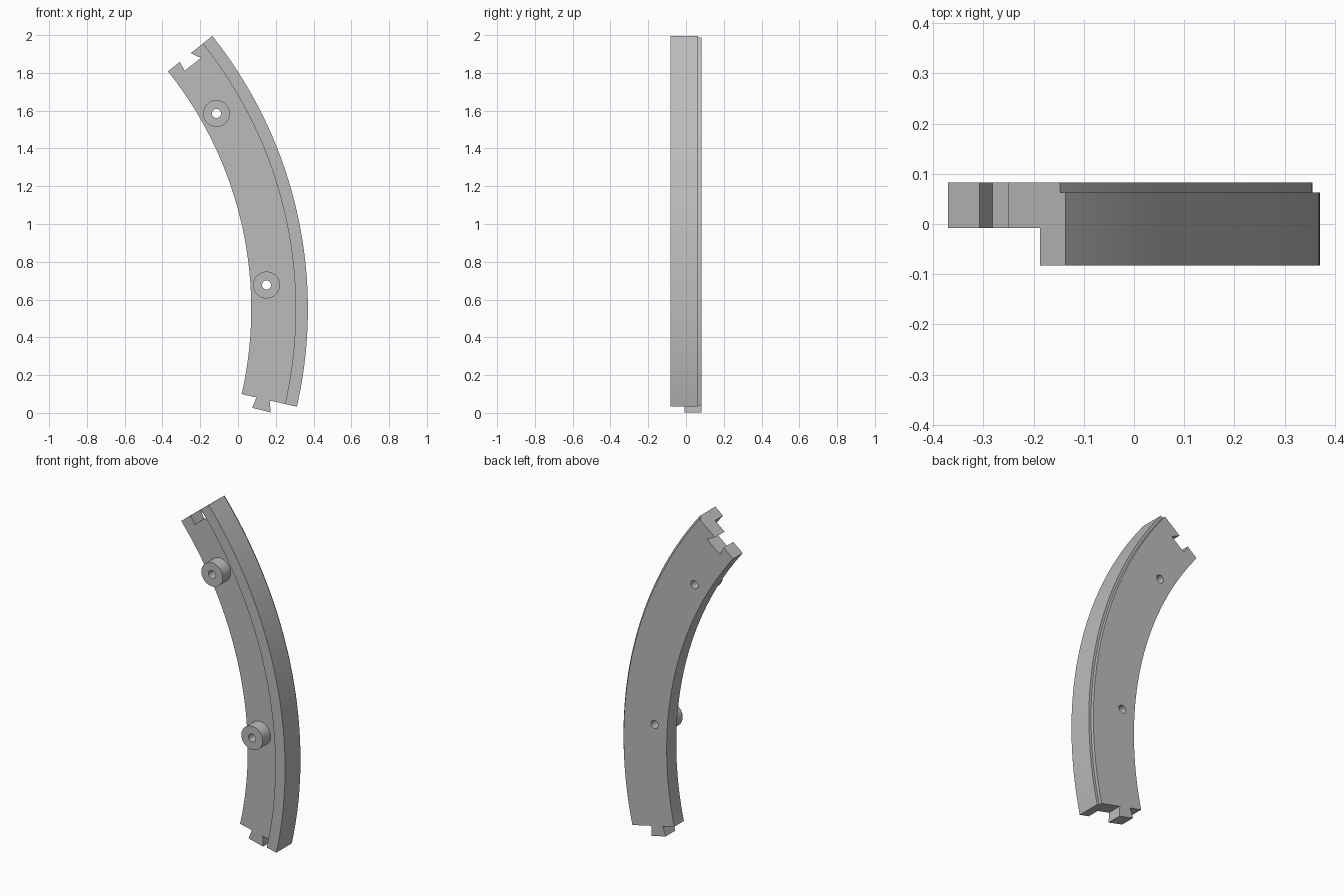
import bpy, bmesh, math
from mathutils import Vector

if "Cube" in bpy.data.objects:
    bpy.data.objects.remove(bpy.data.objects["Cube"])

# Arc layout in the x-z plane
CENTRE = Vector((-1.95, 0, 0.549))
START, END = math.radians(-12.86), math.radians(38.57)
INNER, LEDGE, STEP, OUTER = 2.02, 2.255, 2.305, 2.32
FRONT, WEB, SHOULDER, BACK = -0.083, -0.008, 0.063, 0.083
SEGMENTS = 64

grey = bpy.data.materials.new("light grey")
grey.use_nodes = True
colour = (0.5, 0.5, 0.5, 1)
grey.diffuse_color = colour
grey.node_tree.nodes["Principled BSDF"].inputs["Base Color"].default_value = colour


def polar(r, angle, along=0.0, y=0.0):
    """Point at a radius and angle, shifted along the arc's tangent."""
    c, s = math.cos(angle), math.sin(angle)
    return CENTRE + Vector((r * c - along * s, y, r * s + along * c))


def finish(name, bm):
    bmesh.ops.recalc_face_normals(bm, faces=bm.faces)
    mesh = bpy.data.meshes.new(name)
    bm.to_mesh(mesh)
    bm.free()
    mesh.materials.append(grey)
    ob = bpy.data.objects.new(name, mesh)
    bpy.context.collection.objects.link(ob)
    return ob


def skin(name, rings, closed=False):
    """Join rings of points with quads; cap the ends unless closed."""
    bm = bmesh.new()
    loops = [[bm.verts.new(p) for p in ring] for ring in rings]
    pairs = list(zip(loops, loops[1:]))
    if closed:
        pairs.append((loops[-1], loops[0]))
    else:
        bm.faces.new(loops[0])
        bm.faces.new(loops[-1])
    for a, b in pairs:
        for i in range(len(a)):
            j = (i + 1) % len(a)
            bm.faces.new((a[i], a[j], b[j], b[i]))
    return finish(name, bm)


def end_prism(name, angle, outline, y0, y1):
    return skin(name, [[polar(r, angle, t, y) for r, t in outline] for y in (y0, y1)])


def circle(centre, radius, y, count=40):
    return [Vector((centre.x + radius * math.cos(k * math.tau / count), y,
                    centre.z + radius * math.sin(k * math.tau / count)))
            for k in range(count)]


def smooth(ob):
    bpy.ops.object.select_all(action='DESELECT')
    ob.select_set(True)
    bpy.context.view_layer.objects.active = ob
    bpy.ops.object.shade_smooth_by_angle(angle=math.radians(30))


# Curved rail: stepped section swept along the arc
section = [(INNER, WEB), (LEDGE, WEB), (LEDGE, FRONT), (OUTER, FRONT),
           (OUTER, SHOULDER), (STEP, SHOULDER), (STEP, BACK), (INNER, BACK)]
angles = [START + (END - START) * i / SEGMENTS for i in range(SEGMENTS + 1)]
rail = skin("curved_rail", [[polar(r, a, 0, y) for r, y in section] for a in angles])

# Dovetail socket at the upper end, with screw holes through the web
slope = 0.2
socket = [(2.10 + slope * 0.03, 0.03), (2.091, -0.053),
          (2.20, -0.053), (2.174 - 0.015, 0.03)]
cutters = [end_prism("socket_cutter", END, socket, -0.1, 0.1)]
boss_centres = {"lower": Vector((0.151, 0, 0.677)), "upper": Vector((-0.114, 0, 1.585))}
for level, c in boss_centres.items():
    cutters.append(skin(level + "_hole_cutter",
                        [circle(c, 0.024, y) for y in (-0.1, 0.1)]))
for cutter in cutters:
    cutter.hide_render = True
    mod = rail.modifiers.new(cutter.name, 'BOOLEAN')
    mod.operation = 'DIFFERENCE'
    mod.solver = 'EXACT'
    mod.object = cutter
bpy.ops.object.select_all(action='DESELECT')
rail.select_set(True)
bpy.context.view_layer.objects.active = rail
for mod in list(rail.modifiers):
    bpy.ops.object.modifier_apply(modifier=mod.name)
for cutter in cutters:
    bpy.data.objects.remove(cutter)
smooth(rail)

# Dovetail tongue at the lower end
tongue = [(2.10, 0), (2.091, -0.058), (2.19, -0.06), (2.174, 0)]
end_prism("dovetail_tongue", START, tongue, WEB, BACK)

# Hollow screw bosses on the front of the web
for level, c in boss_centres.items():
    rings = [circle(c, r, y) for r, y in
             ((0.071, WEB), (0.071, FRONT), (0.024, FRONT), (0.024, WEB))]
    smooth(skin(level + "_screw_boss", rings, closed=True))
